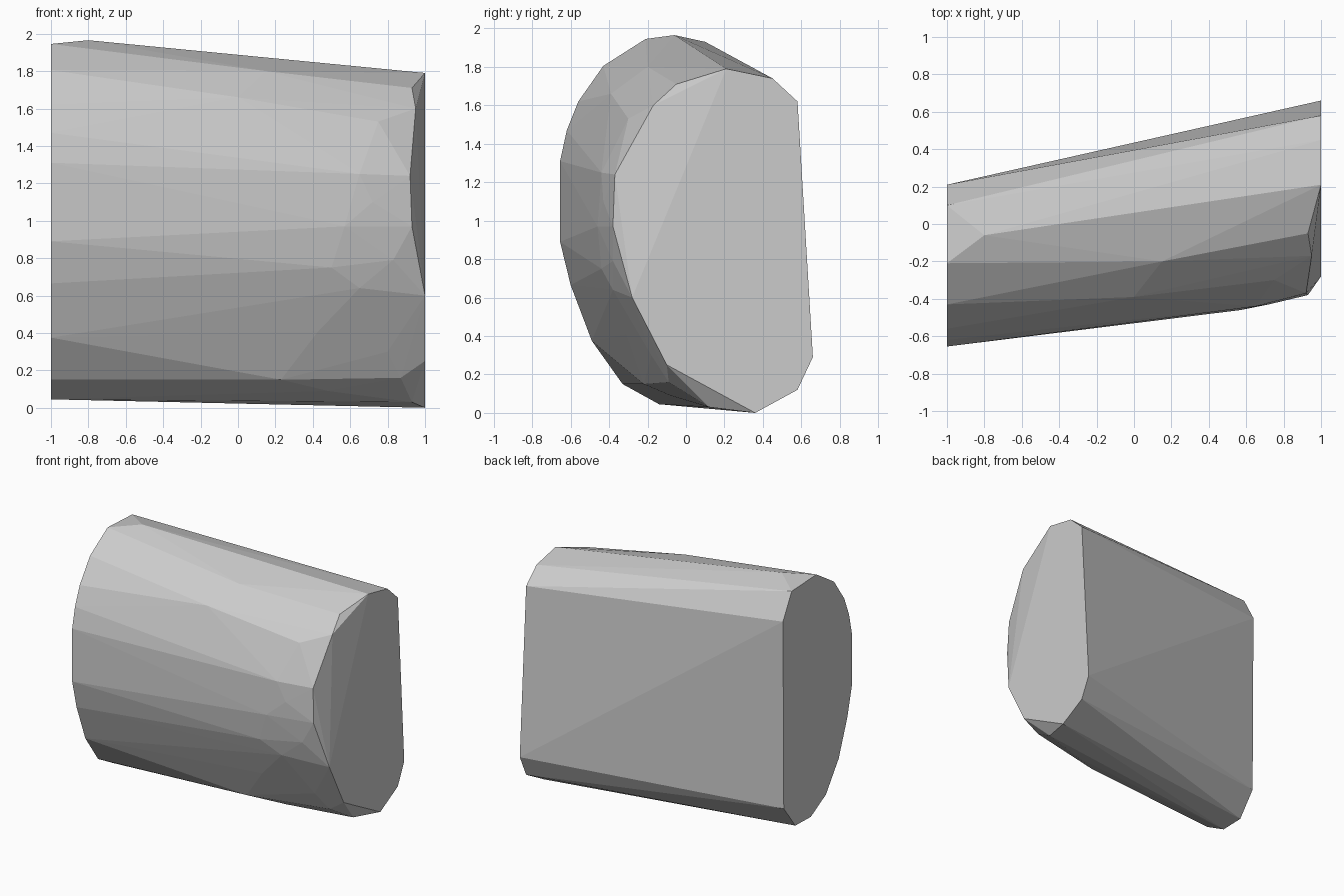
import bpy
import bmesh

# Remove the default object
default_object = bpy.data.objects.get("Cube")
if default_object is not None:
    bpy.data.objects.remove(default_object, do_unlink=True)


def make_material(name, color):
    """One flat colour, for the viewport and for renders."""
    material = bpy.data.materials.new(name)
    material.use_nodes = True
    material.diffuse_color = color
    shader = material.node_tree.nodes["Principled BSDF"]
    shader.inputs["Base Color"].default_value = color
    shader.inputs["Roughness"].default_value = 0.8
    return material


def section(x, profile):
    """Place a (y, z) outline on the plane at the given x."""
    return [(x, y, z) for y, z in profile]


def hull_object(name, points, material):
    """Wrap the points in one tight, flat-shaded convex shell."""
    mesh = bpy.data.meshes.new(name)
    bm = bmesh.new()
    for point in points:
        bm.verts.new(point)
    result = bmesh.ops.convex_hull(bm, input=bm.verts, use_existing_faces=False)
    unused = {item for key in ("geom_interior", "geom_unused")
              for item in result[key] if isinstance(item, bmesh.types.BMVert)}
    bmesh.ops.delete(bm, geom=list(unused), context="VERTS")
    bmesh.ops.dissolve_limit(bm, angle_limit=0.005, verts=bm.verts, edges=bm.edges)
    bmesh.ops.recalc_face_normals(bm, faces=bm.faces)
    bm.to_mesh(mesh)
    bm.free()
    mesh.materials.append(material)
    for polygon in mesh.polygons:
        polygon.use_smooth = False
    shell = bpy.data.objects.new(name, mesh)
    bpy.context.scene.collection.objects.link(shell)
    return shell


# Large end: flat back edge, round front edge
large_end = section(-1, [
    (.21, 1.73), (.1, 1.93), (-.21, 1.945), (-.43, 1.805), (-.56, 1.62),
    (-.62, 1.47), (-.655, 1.31), (-.655, .89), (-.6, .665), (-.49, .375),
    (-.33, .15), (-.14, .045), (.055, .05), (.2, .24)])

# Small end: flat cap
small_end = section(1, [
    (.21, 1.79), (.45, 1.74), (.58, 1.62), (.66, .29), (.58, .12),
    (.36, 0), (-.1, .25), (-.28, .6)])

# Rim rounding the front of the cap
rim = [
    (.93, -.05, 1.71), (.95, -.17, 1.6), (.92, -.37, 1.24),
    (.93, -.38, .97), (.93, -.21, .43), (.87, -.09, .16), (.93, .12, .03)]

# Slight bulge of the curved front between both ends
bulge = [
    (-.8, -.06, 1.965), (.15, -.2, 1.8), (0, -.39, 1.66),
    (.75, -.3, 1.53), (.65, -.44, 1.25), (.72, -.43, 1.1),
    (.57, -.46, .97), (.5, -.44, .75), (.83, -.38, .79),
    (.65, -.38, .64), (.43, -.31, .41), (.8, -.18, .3),
    (.6, -.19, .27), (.23, -.22, .15), (.48, -.08, .09)]

grey = make_material("plain grey", (.6, .6, .6, 1))
hull_object("tapered_block", large_end + small_end + rim + bulge, grey)
